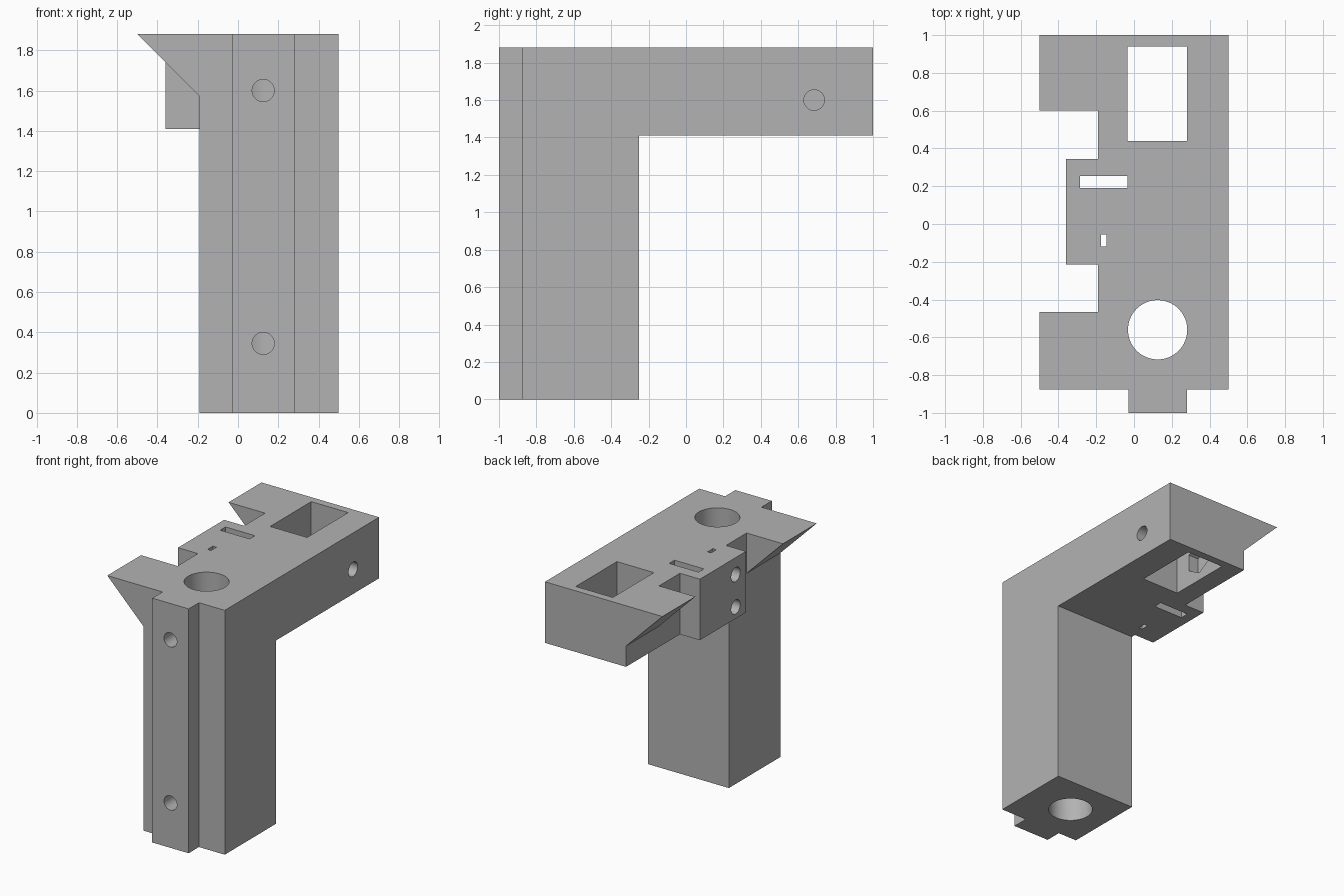
import bpy, bmesh, math
from mathutils import Matrix, Vector

default = bpy.data.objects.get("Cube")
if default:
    bpy.data.objects.remove(default, do_unlink=True)

TOP, ARM_BOTTOM = 1.88, 1.41
SIDE, LEFT, FRONT, BACK = -0.19, 0.5, -0.875, 1.0
BORE_X, BORE_Y, SCREW_R = 0.125, -0.56, 0.055

grey = bpy.data.materials.new("matte_grey")
grey.use_nodes = True
colour = (0.45, 0.45, 0.45, 1)
grey.diffuse_color = colour
grey.node_tree.nodes["Principled BSDF"].inputs["Base Color"].default_value = colour


def finish(bm, name):
    bmesh.ops.recalc_face_normals(bm, faces=bm.faces[:])
    mesh = bpy.data.meshes.new(name)
    bm.to_mesh(mesh)
    bm.free()
    mesh.materials.append(grey)
    obj = bpy.data.objects.new(name, mesh)
    bpy.context.collection.objects.link(obj)
    return obj


def prism(name, points, direction):
    """Extrude a closed outline along a vector."""
    bm = bmesh.new()
    face = bm.faces.new([bm.verts.new(p) for p in points])
    new = bmesh.ops.extrude_face_region(bm, geom=[face])["geom"]
    verts = [g for g in new if isinstance(g, bmesh.types.BMVert)]
    bmesh.ops.translate(bm, verts=verts, vec=direction)
    return finish(bm, name)


def box(name, x0, x1, y0, y1, z0, z1):
    outline = [(x0, y0, z0), (x1, y0, z0), (x1, y1, z0), (x0, y1, z0)]
    return prism(name, outline, (0, 0, z1 - z0))


def rod(name, start, end, radius, sides=32):
    a, b = Vector(start), Vector(end)
    bm = bmesh.new()
    turn = (b - a).to_track_quat('Z', 'Y').to_matrix().to_4x4()
    bmesh.ops.create_cone(bm, cap_ends=True, segments=sides, radius1=radius,
                          radius2=radius, depth=(b - a).length,
                          matrix=Matrix.Translation((a + b) / 2) @ turn)
    return finish(bm, name)


def combine(target, other, operation):
    mod = target.modifiers.new(other.name, 'BOOLEAN')
    mod.operation, mod.solver, mod.object = operation, 'EXACT', other
    bpy.context.view_layer.objects.active = target
    bpy.ops.object.modifier_apply(modifier=mod.name)
    bpy.data.objects.remove(other, do_unlink=True)


# L-shaped body: leg and arm
profile = [(FRONT, 0), (-0.25, 0), (-0.25, ARM_BOTTOM), (BACK, ARM_BOTTOM),
           (BACK, TOP), (FRONT, TOP)]
bracket = prism("bracket", [(SIDE, y, z) for y, z in profile], (LEFT - SIDE, 0, 0))

# Front rail, side block and the two wedge hooks
combine(bracket, box("front_rail", -0.03, 0.28, -1, -0.8, 0, TOP), 'UNION')
combine(bracket, box("side_block", -0.36, -0.1, -0.215, 0.345, ARM_BOTTOM, TOP), 'UNION')
for y0, y1 in ((FRONT, -0.465), (0.6, BACK)):
    outline = [(-0.5, y0, TOP), (SIDE, y0, 1.57), (-0.1, y0, 1.57), (-0.1, y0, TOP)]
    combine(bracket, prism("wedge_hook", outline, (0, y1 - y0, 0)), 'UNION')

# Vertical bore, pocket and slots
cutters = [
    rod("bore", (BORE_X, BORE_Y, -0.1), (BORE_X, BORE_Y, 2), 0.157, 64),
    box("pocket", -0.035, 0.28, 0.44, 0.94, 1.3, 2),
    box("long_slot", -0.285, -0.035, 0.19, 0.255, 1.3, 2),
    box("small_slot", -0.175, -0.145, -0.12, -0.055, 1.3, 2),
]
# Screw holes with hexagonal nut seats
for z in (0.345, 1.6):
    cutters.append(rod("front_screw_hole", (BORE_X, -1.1, z), (BORE_X, BORE_Y, z), SCREW_R))
    cutters.append(rod("front_nut_seat", (BORE_X, -0.77, z), (BORE_X, BORE_Y, z), 0.12, 6))
cutters.append(rod("side_screw_hole", (0.6, 0.685, 1.6), (0.1, 0.685, 1.6), SCREW_R))
cutters.append(rod("side_nut_seat", (0.1, 0.685, 1.6), (-0.12, 0.685, 1.6), 0.13, 6))
for z in (1.5, 1.75):
    cutters.append(rod("block_screw_hole", (-0.5, -0.09, z), (-0.1, -0.09, z), SCREW_R))
for cutter in cutters:
    combine(bracket, cutter, 'DIFFERENCE')

# Smooth the bores, keep the edges sharp
bpy.ops.object.select_all(action='DESELECT')
bracket.select_set(True)
bpy.context.view_layer.objects.active = bracket
bpy.ops.object.shade_smooth_by_angle(angle=math.radians(30))
